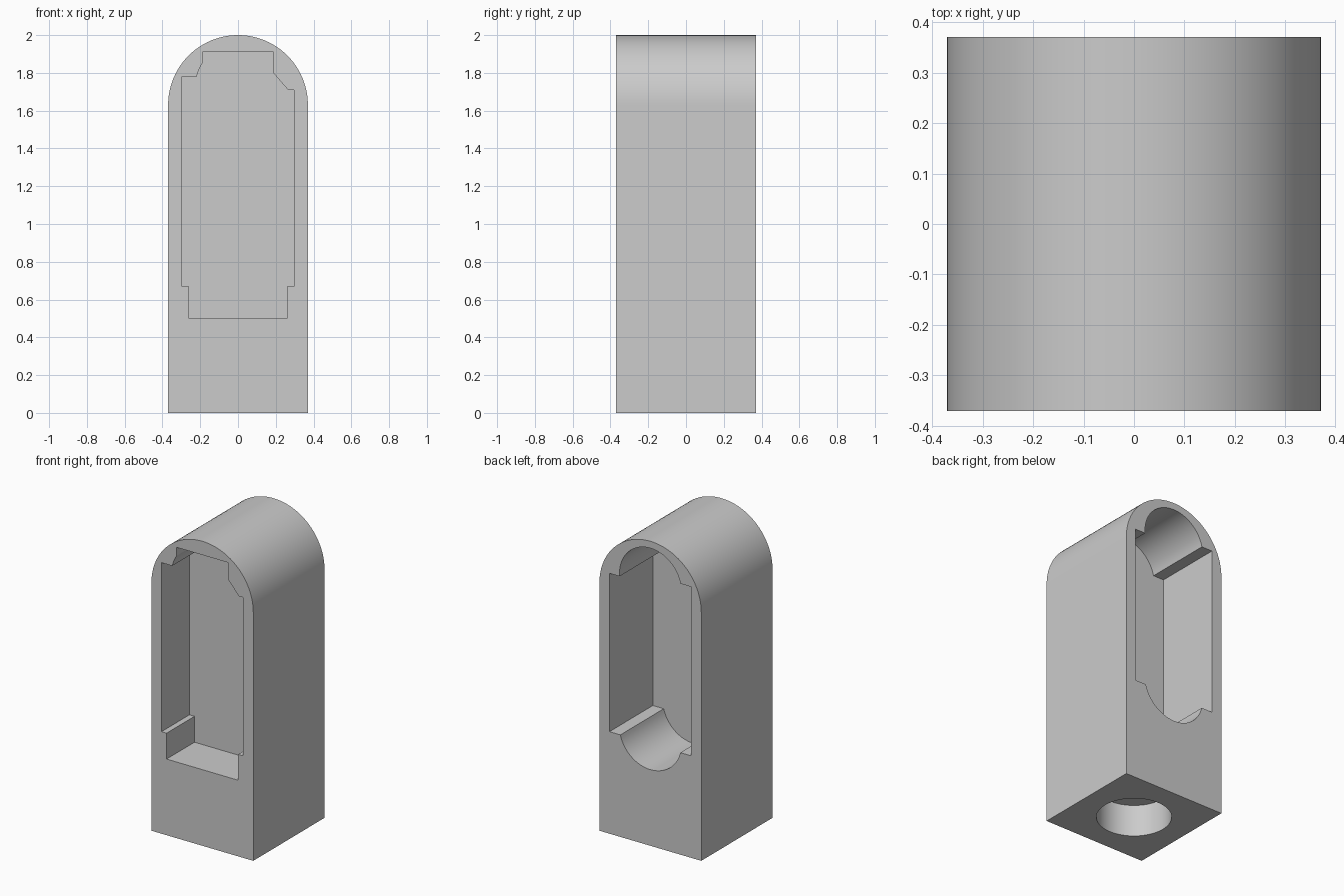
import bpy, bmesh
from math import radians, sin, cos, pi, asin, acos

if "Cube" in bpy.data.objects:
    bpy.data.objects.remove(bpy.data.objects["Cube"])

HALF = 0.37          # half width and half depth
STEP = -0.08         # where the front pocket meets the rear channel
BORE = 0.2245        # radius of the round channel and the socket
LOW, HIGH = 0.5 + BORE, 1.73   # centres of the channel's round ends

grey = bpy.data.materials.new("plain grey")
grey.use_nodes = True
grey.diffuse_color = (0.6, 0.6, 0.6, 1)
grey.node_tree.nodes["Principled BSDF"].inputs["Base Color"].default_value = (0.6, 0.6, 0.6, 1)


def arc(cz, r, start, end, n):
    """Points in x and z round a centre on the middle line."""
    return [(r * cos(start + (end - start) * i / n), cz + r * sin(start + (end - start) * i / n))
            for i in range(n + 1)]


def extrude(name, outline, y0, y1):
    """Solid from an x, z outline, running from y0 to y1."""
    bm = bmesh.new()
    face = bm.faces.new([bm.verts.new((x, y0, z)) for x, z in outline])
    new = bmesh.ops.extrude_face_region(bm, geom=[face])["geom"]
    bmesh.ops.translate(bm, vec=(0, y1 - y0, 0),
                        verts=[v for v in new if isinstance(v, bmesh.types.BMVert)])
    bmesh.ops.recalc_face_normals(bm, faces=bm.faces)
    mesh = bpy.data.meshes.new(name)
    bm.to_mesh(mesh)
    bm.free()
    obj = bpy.data.objects.new(name, mesh)
    bpy.context.collection.objects.link(obj)
    return obj


# Arched block
outline = [(-HALF, 0), (HALF, 0)] + arc(2 - HALF, HALF, 0, pi, 48)
body = extrude("arched_housing", outline, -HALF, HALF)
body.data.materials.append(grey)

# Rear channel: window with round ends, top ledges at unequal heights
sill = asin((0.67 - LOW) / BORE)
left_a, right_a = asin((1.71 - HIGH) / BORE), pi - asin((1.78 - HIGH) / BORE)
rear = ([(-0.297, 0.67)] + arc(LOW, BORE, -pi - sill, sill - 2 * pi + 2 * pi, 32)
        + [(0.297, 0.67), (0.297, 1.71)]
        + arc(HIGH, BORE, left_a, right_a, 36) + [(-0.297, 1.78)])
rear_cutter = extrude("rear_channel_cutter", rear, STEP, 0.5)

# Front pocket: square floor, flat top with one chamfered shoulder
corner = acos(-0.187 / BORE)
front = [(-0.297, 0.67), (-0.26, 0.67), (-0.26, 0.5), (0.26, 0.5), (0.26, 0.67),
         (0.297, 0.67), (0.297, 1.71), (0.265, 1.71), (0.187, 1.80), (0.187, 1.91),
         (-0.187, 1.91)] + arc(HIGH, BORE, corner, right_a, 6) + [(-0.297, 1.78)]
front_cutter = extrude("front_pocket_cutter", front, -0.5, STEP)

# Round blind socket in the base
bpy.ops.mesh.primitive_cylinder_add(vertices=64, radius=BORE, depth=0.42)
socket_cutter = bpy.context.object
socket_cutter.name = "base_socket_cutter"

for cutter in (rear_cutter, front_cutter, socket_cutter):
    cutter.hide_render = True
    mod = body.modifiers.new(cutter.name, "BOOLEAN")
    mod.operation, mod.solver, mod.object = "DIFFERENCE", "EXACT", cutter
    bpy.context.view_layer.objects.active = body
    bpy.ops.object.modifier_apply(modifier=mod.name)
    bpy.data.objects.remove(cutter)

# Smooth round surfaces, crisp edges
bpy.ops.object.select_all(action="DESELECT")
body.select_set(True)
bpy.context.view_layer.objects.active = body
bpy.ops.object.shade_smooth_by_angle(angle=radians(20))
